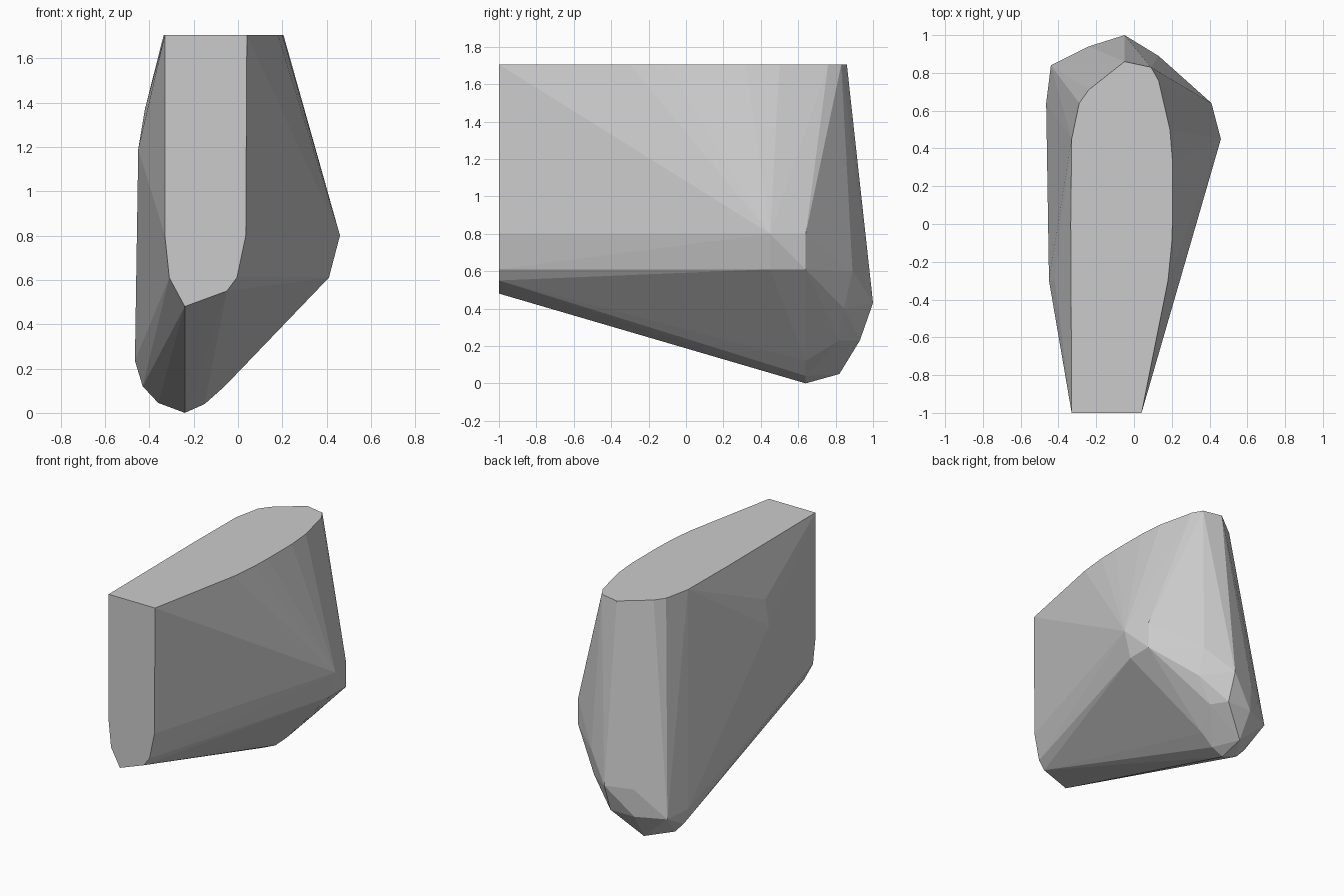
import bpy, bmesh

if "Cube" in bpy.data.objects:
    bpy.data.objects.remove(bpy.data.objects["Cube"])

# Outline of the flat top, as (x, y)
TOP_Z = 1.705
top = [(-.33, -1), (.04, -1), (.18, -.3), (.2, -.1), (.205, .05), (.205, .32),
       (.19, .5), (.13, .76), (.09, .83), (-.05, .86), (-.24, .71), (-.29, .64),
       (-.33, .45), (-.335, 0)]
# Lower outline of the flat front, as (x, z)
front = [(.035, .8), (-.005, .61), (-.05, .55), (-.24, .48), (-.31, .61), (-.33, .8)]
# Corners of the right bulge
right = [(.46, .45, .8), (.41, .45, .61), (.41, .64, .61), (.41, .64, .8)]
# Corners of the left side
left = [(-.42, -.3, 1.37), (-.45, -.3, 1.19), (-.465, .64, .235),
        (-.43, .64, .12), (-.36, .64, .045), (-.44, .84, .23)]
# Corners of the keel and back
back = [(-.24, .64, 0), (-.15, .64, .04), (-.06, .64, .12), (-.24, .82, .05),
        (.02, .82, .23), (-.24, .93, .23), (-.05, .93, .23), (-.05, 1, .43),
        (-.24, .94, .43), (.14, .845, .4), (.13, .89, .6), (.1, .85, 1.18)]

points = [(x, y, TOP_Z) for x, y in top] + [(x, -1, z) for x, z in front]
points += right + left + back

# Faceted solid wrapped around the corners
bm = bmesh.new()
for p in points:
    bm.verts.new(p)
hull = bmesh.ops.convex_hull(bm, input=bm.verts[:])
loose = {g for g in hull["geom_interior"] + hull["geom_unused"]
         if isinstance(g, bmesh.types.BMVert)}
bmesh.ops.delete(bm, geom=list(loose), context='VERTS')
bmesh.ops.dissolve_limit(bm, angle_limit=.01, verts=bm.verts[:], edges=bm.edges[:])
bmesh.ops.recalc_face_normals(bm, faces=bm.faces[:])

mesh = bpy.data.meshes.new("faceted_block")
bm.to_mesh(mesh)
bm.free()
grey = bpy.data.materials.new("light grey")
grey.diffuse_color = (.6, .6, .6, 1)
grey.use_nodes = True
grey.node_tree.nodes["Principled BSDF"].inputs["Base Color"].default_value = grey.diffuse_color
mesh.materials.append(grey)
bpy.context.collection.objects.link(bpy.data.objects.new("faceted_block", mesh))
